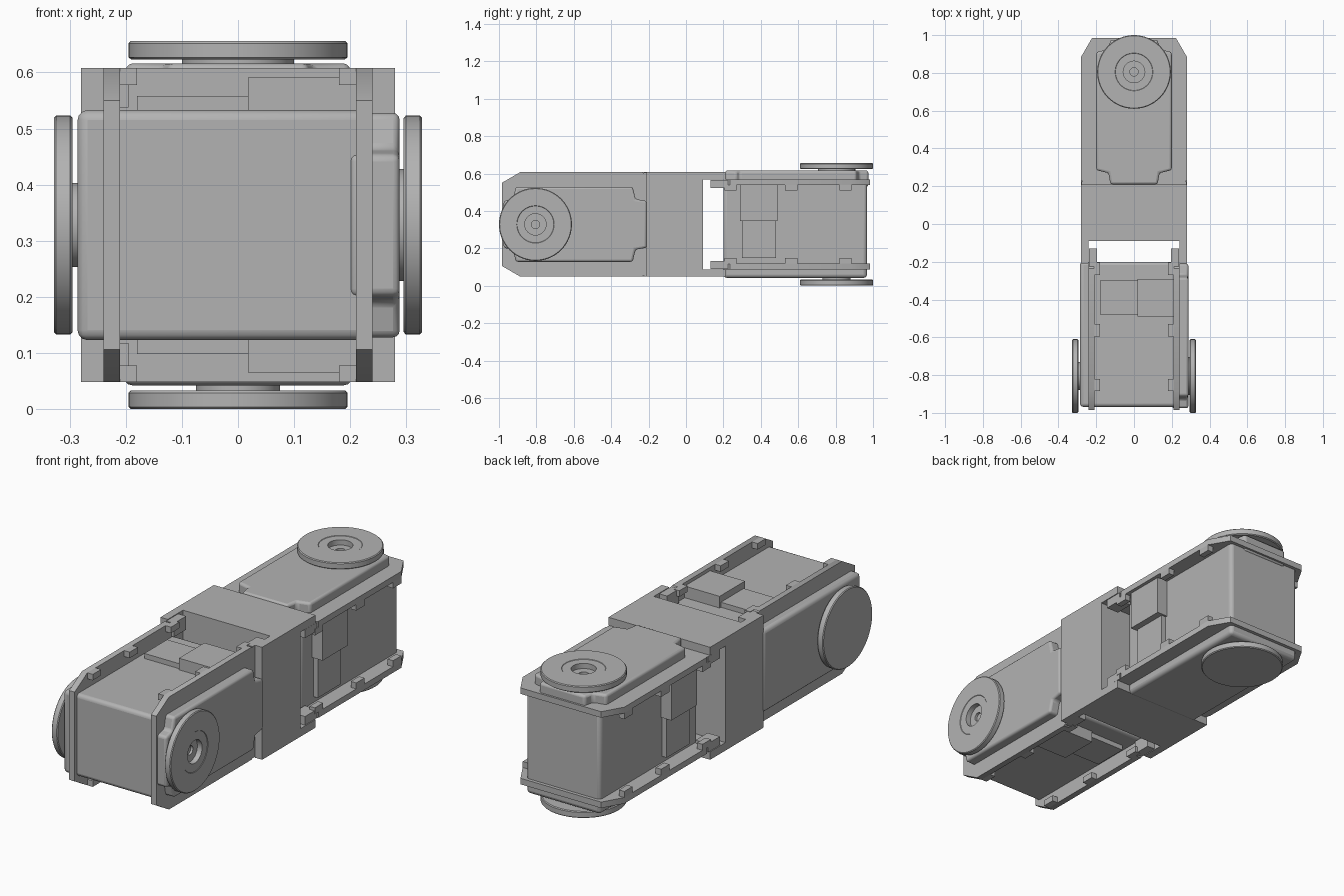
import bpy, bmesh, math
from mathutils import Matrix, Vector

cube = bpy.data.objects.get("Cube")
if cube:
    bpy.data.objects.remove(cube, do_unlink=True)

GREY = (0.45, 0.45, 0.45, 1)
grey = bpy.data.materials.new("plain grey")
grey.use_nodes = True
grey.diffuse_color = GREY
bsdf = next(n for n in grey.node_tree.nodes if n.type == 'BSDF_PRINCIPLED')
bsdf.inputs["Base Color"].default_value = GREY
bsdf.inputs["Roughness"].default_value = 0.6

MID = 0.328  # height of the shared centre line


def finish(name, bm, place, bevel=0):
    bmesh.ops.recalc_face_normals(bm, faces=bm.faces)
    mesh = bpy.data.meshes.new(name)
    bm.to_mesh(mesh)
    bm.free()
    mesh.materials.append(grey)
    ob = bpy.data.objects.new(name, mesh)
    bpy.context.collection.objects.link(ob)
    ob.matrix_world = place
    if bevel:
        mod = ob.modifiers.new("round", 'BEVEL')
        mod.width, mod.segments = bevel, 3
        mod.limit_method, mod.angle_limit = 'ANGLE', math.radians(40)
    bpy.ops.object.select_all(action='DESELECT')
    ob.select_set(True)
    bpy.context.view_layer.objects.active = ob
    bpy.ops.object.shade_smooth_by_angle(angle=math.radians(35))
    return ob


def add_box(bm, x, y, z):
    lo, hi = Vector((x[0], y[0], z[0])), Vector((x[1], y[1], z[1]))
    m = Matrix.Translation((lo + hi) / 2) @ Matrix.Diagonal((*(hi - lo), 1))
    bmesh.ops.create_cube(bm, size=1, matrix=m)


def boxes(name, place, parts, bevel=0):
    bm = bmesh.new()
    for part in parts:
        add_box(bm, *part)
    return finish(name, bm, place, bevel)


def plate(name, place, half, z0, z1, bevel=0):
    """Extrude an outline given by its +x half, mirrored across x."""
    outline = half + [(-x, y) for x, y in reversed(half)]
    bm = bmesh.new()
    face = bm.faces.new([bm.verts.new((x, y, z0)) for x, y in outline])
    out = bmesh.ops.extrude_face_region(bm, geom=[face])
    bmesh.ops.translate(bm, vec=(0, 0, z1 - z0),
                        verts=[v for v in out["geom"] if isinstance(v, bmesh.types.BMVert)])
    return finish(name, bm, place, bevel)


def lathe(name, place, profile):
    """Spin an (r, z) profile round the output shaft."""
    bm = bmesh.new()
    verts = [bm.verts.new((r, 0.805, z)) for r, z in profile]
    edges = [bm.edges.new(pair) for pair in zip(verts, verts[1:])]
    bmesh.ops.spin(bm, geom=verts + edges, cent=(0, 0.805, 0), axis=(0, 0, 1),
                   angle=math.tau, steps=64, use_merge=True)
    bmesh.ops.remove_doubles(bm, verts=bm.verts, dist=1e-4)
    return finish(name, bm, place)


def motor_unit(label, place):
    # Main case and the stepped cover on the drive side
    boxes(label + "_case", place, [((-.205, .205), (.2, .968), (-.286, .24))], .018)
    plate(label + "_cover", place,
          [(.125, .21), (.135, .27), (.2, .285), (.2, .91), (.135, .925), (.125, .975)],
          .2, .288, .012)

    # Flanges with clipped corners
    flange = [(.262, .21), (.28, .235), (.28, .885), (.222, .985)]
    for side, z0, z1 in (("drive", .21, .24), ("idle", -.24, -.21)):
        plate(f"{label}_{side}_flange", place, flange, z0, z1)

    # Clips inside the flanges and tongues reaching into the bracket
    clips, tongues = [], []
    for s in (-1, 1):
        for t in (-1, 1):
            edge = sorted((s * .25, s * .28))
            for y in (.205, .53, .82):
                clips.append((edge, (y, y + .065), sorted((t * .18, t * .211))))
            tongues.append((sorted((s * .21, s * .278)), (.13, .225),
                            sorted((t * .195, t * .238))))
    boxes(label + "_clips", place, clips)
    boxes(label + "_tongues", place, tongues)

    # Cable sockets on both sides
    sockets = []
    for s in (-1, 1):
        sockets.append((sorted((s * .2, s * .263)), (.29, .49), (.018, .21)))
        sockets.append((sorted((s * .2, s * .23)), (.3, .48), (-.18, .018)))
    boxes(label + "_sockets", place, sockets)

    # Drive horn with a recessed bore, plain idle horn opposite
    lathe(label + "_drive_horn", place,
          [(0, .27), (.1, .27), (.1, .295), (.19, .295), (.195, .299), (.195, .324),
           (.191, .328), (.1, .328), (.098, .326), (.057, .326), (.057, .3),
           (.022, .3), (.022, .285), (0, .285)])
    lathe(label + "_idle_horn", place,
          [(0, -.27), (.075, -.27), (.075, -.295), (.191, -.295), (.195, -.299),
           (.195, -.324), (.191, -.328), (0, -.328)])


centre = Matrix.Translation((0, 0, MID))
# The front unit lies on its side with its shaft along x
turned = centre @ Matrix(((0, 0, 1, 0), (0, -1, 0, 0), (1, 0, 0, 0), (0, 0, 0, 1)))
motor_unit("back", centre)
motor_unit("front", turned)

# Joining bracket: core, side cheeks forward, top and bottom shelves backward
W = (-.28, .28)
boxes("bracket_core", centre, [(W, (-.09, .09), W)])
boxes("bracket_cheeks", centre,
      [(x, (-.21, -.09), W) for x in ((-.28, -.24), (.24, .28))])
boxes("bracket_shelves", centre,
      [(W, (.09, .21), z) for z in ((-.28, -.24), (.24, .28))])
